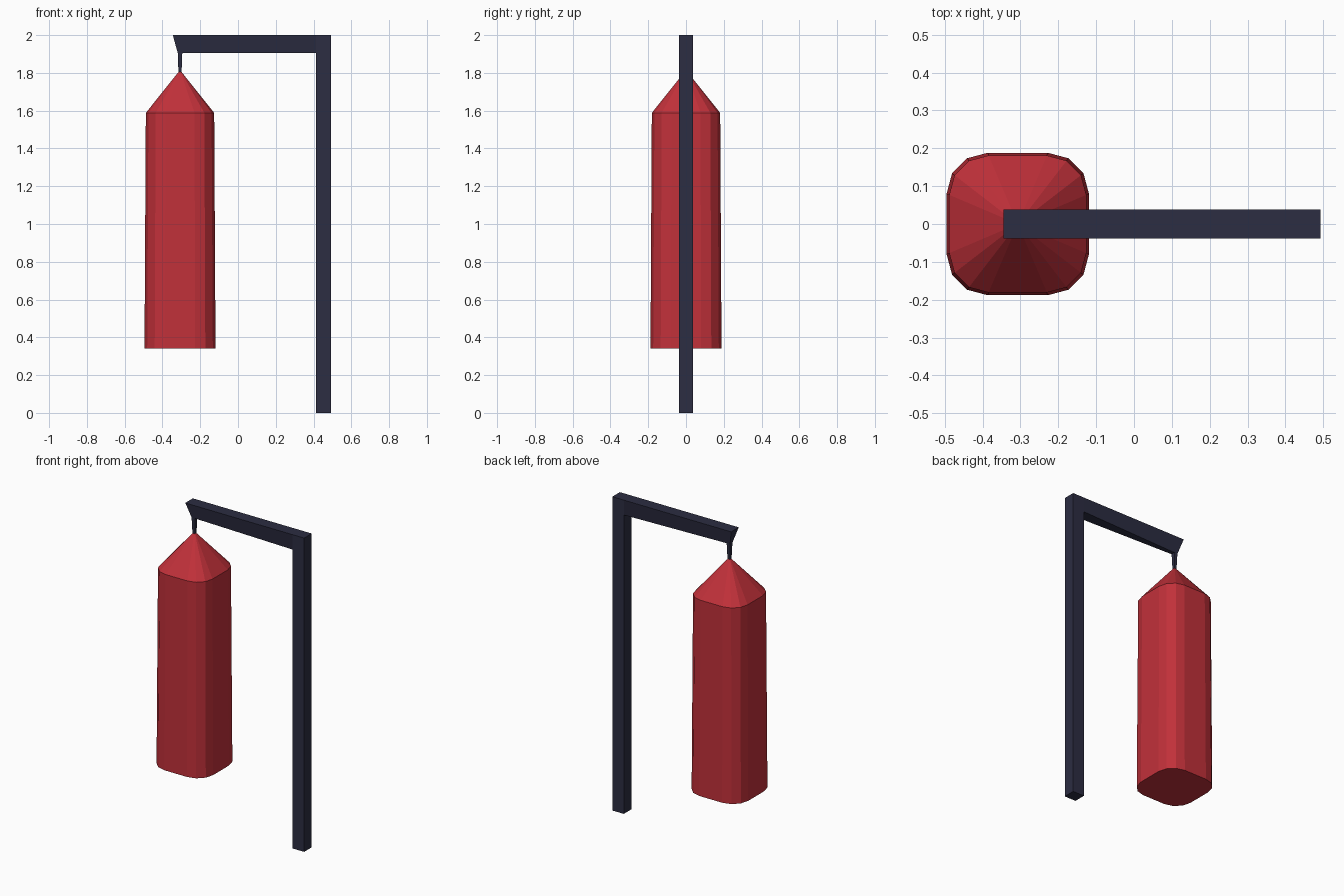
import bpy, bmesh, math

cube = bpy.data.objects.get("Cube")
if cube:
    bpy.data.objects.remove(cube, do_unlink=True)

BAG_X = -0.307       # hanging axis
POST_IN, POST_OUT = 0.412, 0.493
HALF = 0.038         # half depth of the frame bars
ARM_Z = 1.905        # underside of the arm


def material(name, rgb):
    m = bpy.data.materials.new(name)
    m.use_nodes = True
    m.diffuse_color = (*rgb, 1)
    bsdf = next(n for n in m.node_tree.nodes if n.type == 'BSDF_PRINCIPLED')
    bsdf.inputs["Base Color"].default_value = (*rgb, 1)
    bsdf.inputs["Roughness"].default_value = 0.8
    return m


navy = material("dark navy", (0.025, 0.026, 0.054))
red = material("red", (0.533, 0.030, 0.042))


def loft(name, rings, mat):
    """Skin a list of matching closed rings and cap both ends."""
    bm = bmesh.new()
    loops = [[bm.verts.new(p) for p in ring] for ring in rings]
    n = len(loops[0])
    for a, b in zip(loops, loops[1:]):
        for i in range(n):
            j = (i + 1) % n
            bm.faces.new((a[i], a[j], b[j], b[i]))
    bm.faces.new(loops[0])
    bm.faces.new(loops[-1])
    bmesh.ops.recalc_face_normals(bm, faces=bm.faces)
    mesh = bpy.data.meshes.new(name)
    bm.to_mesh(mesh)
    bm.free()
    mesh.materials.append(mat)
    obj = bpy.data.objects.new(name, mesh)
    bpy.context.collection.objects.link(obj)
    return obj


def rect(x0, x1, half_y, z):
    return [(x0, -half_y, z), (x1, -half_y, z), (x1, half_y, z), (x0, half_y, z)]


def rounded_square(half, z):
    """Square with three-segment rounded corners around the hanging axis."""
    radius = half * 0.575
    pts = []
    for k, (sx, sy) in enumerate([(1, 1), (-1, 1), (-1, -1), (1, -1)]):
        for s in range(4):
            a = math.radians(90 * k + 30 * s)
            pts.append((BAG_X + sx * (half - radius) + radius * math.cos(a),
                        sy * (half - radius) + radius * math.sin(a), z))
    return pts


# Upright post
loft("post", [rect(POST_IN, POST_OUT, HALF, z) for z in (0, 2)], navy)

# Arm: underside narrows towards the hanger, end face leans inwards
def arm_section(x_low, half_low, x_top):
    return [(x_low, -half_low, ARM_Z), (x_low, half_low, ARM_Z),
            (x_top, HALF, 2), (x_top, -HALF, 2)]

loft("arm", [arm_section(POST_IN, HALF, POST_IN),
             arm_section(BAG_X - 0.012, 0.012, -0.345)], navy)

# Hanger rod between arm and bag
loft("hanger", [rect(BAG_X - h, BAG_X + h, h, z)
                for h, z in ((0.012, ARM_Z), (0.008, 1.795))], navy)

# Punching bag: slightly tapered body with a pointed top
loft("bag_body", [rounded_square(0.188, 0.342), rounded_square(0.181, 1.588)], red)
loft("bag_top", [rounded_square(0.181, 1.588), rounded_square(0.004, 1.81)], red)
